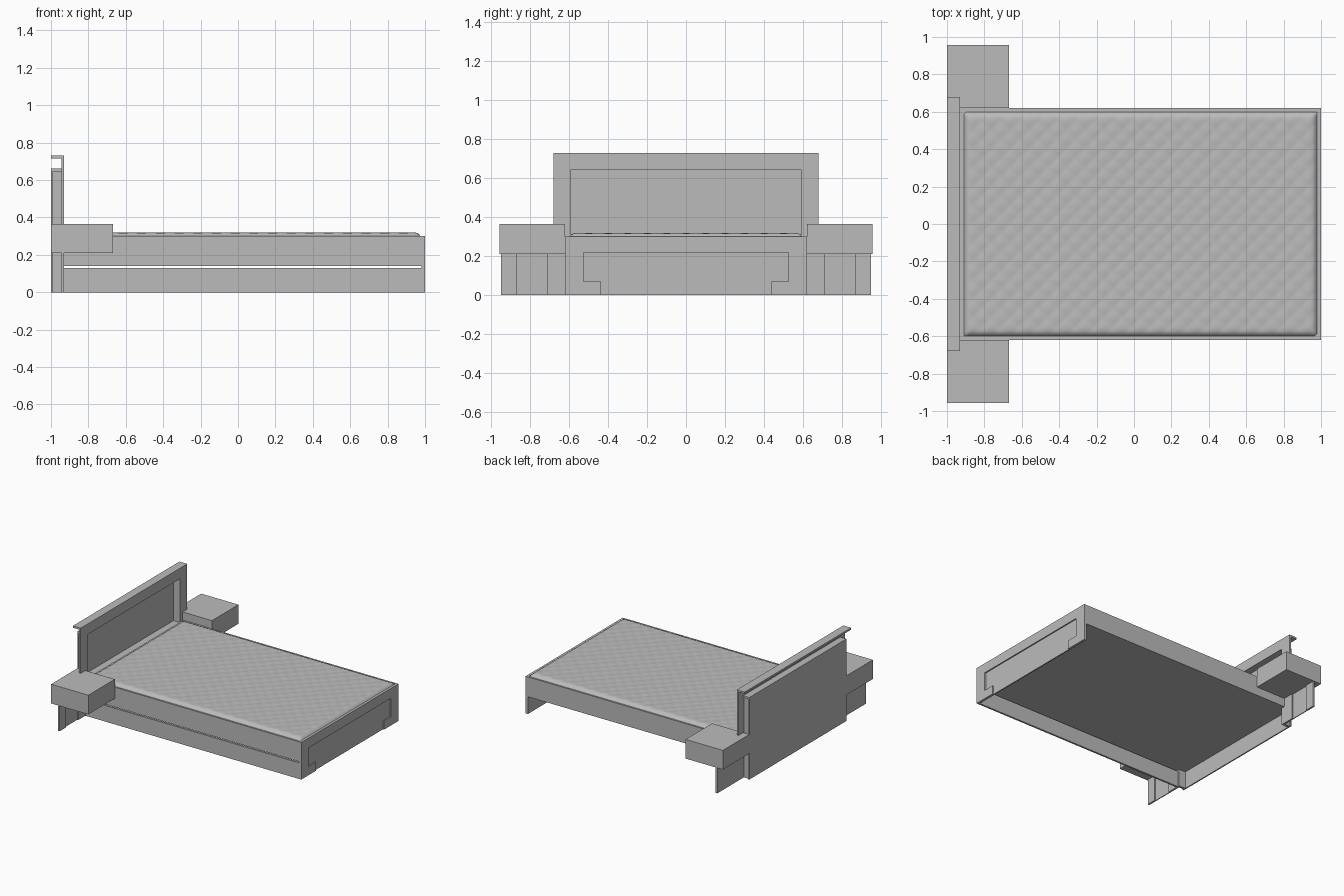
import bpy, bmesh, math

cube = bpy.data.objects.get("Cube")
if cube:
    bpy.data.objects.remove(cube, do_unlink=True)

grey = bpy.data.materials.new("plain_grey")
grey.use_nodes = True
GREY = (0.5, 0.5, 0.5, 1)
grey.diffuse_color = GREY
grey.node_tree.nodes["Principled BSDF"].inputs["Base Color"].default_value = GREY


def finish(name, bm):
    bmesh.ops.recalc_face_normals(bm, faces=bm.faces)
    mesh = bpy.data.meshes.new(name)
    bm.to_mesh(mesh)
    bm.free()
    mesh.materials.append(grey)
    ob = bpy.data.objects.new(name, mesh)
    bpy.context.collection.objects.link(ob)
    return ob


def box(name, x, y, z):
    bm = bmesh.new()
    bmesh.ops.create_cube(bm, size=1)
    for v in bm.verts:
        v.co = [a + (b - a) * (c + 0.5) for (a, b), c in zip((x, y, z), v.co)]
    return finish(name, bm)


def plate(name, outline, x0, x1):
    """Extrude a (y, z) outline along x."""
    bm = bmesh.new()
    face = bm.faces.new([bm.verts.new((x0, y, z)) for y, z in outline])
    new = bmesh.ops.extrude_face_region(bm, geom=[face])["geom"]
    for v in new:
        if isinstance(v, bmesh.types.BMVert):
            v.co.x = x1
    return finish(name, bm)


def mirrored(points):
    """Complete a half outline, given on the +y side, across y = 0."""
    return points + [(-y, z) for y, z in reversed(points)]


W = 0.62        # half width of the bed
HEAD = -0.93    # front of the headboard
FRAME = -0.945  # back of the headboard frame

# Bed base, open below on the +y side, with a closing board on the -y side
box("bed_base", (HEAD, 0.98), (-W, W), (0.14, 0.295))
box("lower_side_board", (HEAD, 0.98), (-W, -W + 0.015), (0, 0.13))
for side in (-1, 1):
    box("side_rim", (HEAD, 0.98), sorted((side * W, side * 0.607)), (0.29, 0.3))

# Foot board: an arch-shaped frame around a slightly sunk panel
plate("foot_frame", mirrored([(0.435, 0), (0.435, 0.07), (0.525, 0.07), (0.525, 0.22)])[::-1]
      + [(0.435, 0), (W, 0), (W, 0.3), (-W, 0.3), (-W, 0), (-0.435, 0)][1:5], 0.98, 1.0)
box("foot_panel", (0.98, 0.99), (-0.53, 0.53), (0, 0.225))

# Headboard: front frame, sunk panel, back and the shelf with a cap above
plate("headboard_frame", mirrored([(0.59, 0), (0.59, 0.645)])[::-1]
      + [(0.68, 0), (0.68, 0.73), (-0.68, 0.73), (-0.68, 0)], FRAME, HEAD)
box("headboard_back", (-1, -0.99), (-W, W), (0, 0.66))
box("headboard_shelf", (-1, FRAME), (-W, W), (0.647, 0.663))
box("headboard_cap", (-1, FRAME), (-0.68, 0.68), (0.715, 0.73))
box("headboard_lower_fill", (-0.99, HEAD), (-0.59, 0.59), (0.14, 0.29))
for side in (-1, 1):
    box("headboard_core", (-0.99, FRAME), sorted((side * 0.59, side * 0.61)), (0, 0.65))

# Nightstands on either side with their leg panels
for side in (-1, 1):
    def span(a, b):
        return sorted((side * a, side * b))
    box("nightstand", (-1, -0.667), span(W, 0.958), (0.21, 0.365))
    box("nightstand_inner_leg", (FRAME, HEAD), span(0.68, 0.71), (0, 0.21))
    box("nightstand_outer_leg", (FRAME, HEAD), span(0.87, 0.95), (0, 0.21))
    box("nightstand_back_panel", (FRAME, -0.938), span(0.71, 0.87), (0, 0.21))

# Quilted mattress with a rounded border
LX, LY, CX = 0.945, 0.6, 0.035
bm = bmesh.new()
bmesh.ops.create_grid(bm, x_segments=152, y_segments=96, size=1)
for v in bm.verts:
    x, y = v.co.x * LX, v.co.y * LY
    d = min(LX - abs(x), LY - abs(y))
    t = min(max(d / 0.035, 0), 1)
    dome = math.sqrt(1 - (1 - t) ** 2)
    k = math.pi / 0.1
    quilt = abs(math.sin(k * (x + y)) * math.sin(k * (x - y))) ** 0.5
    v.co = (x + CX, y, 0.293 + 0.023 * dome + 0.004 * quilt * t)
mattress = finish("mattress", bm)
for p in mattress.data.polygons:
    p.use_smooth = True
